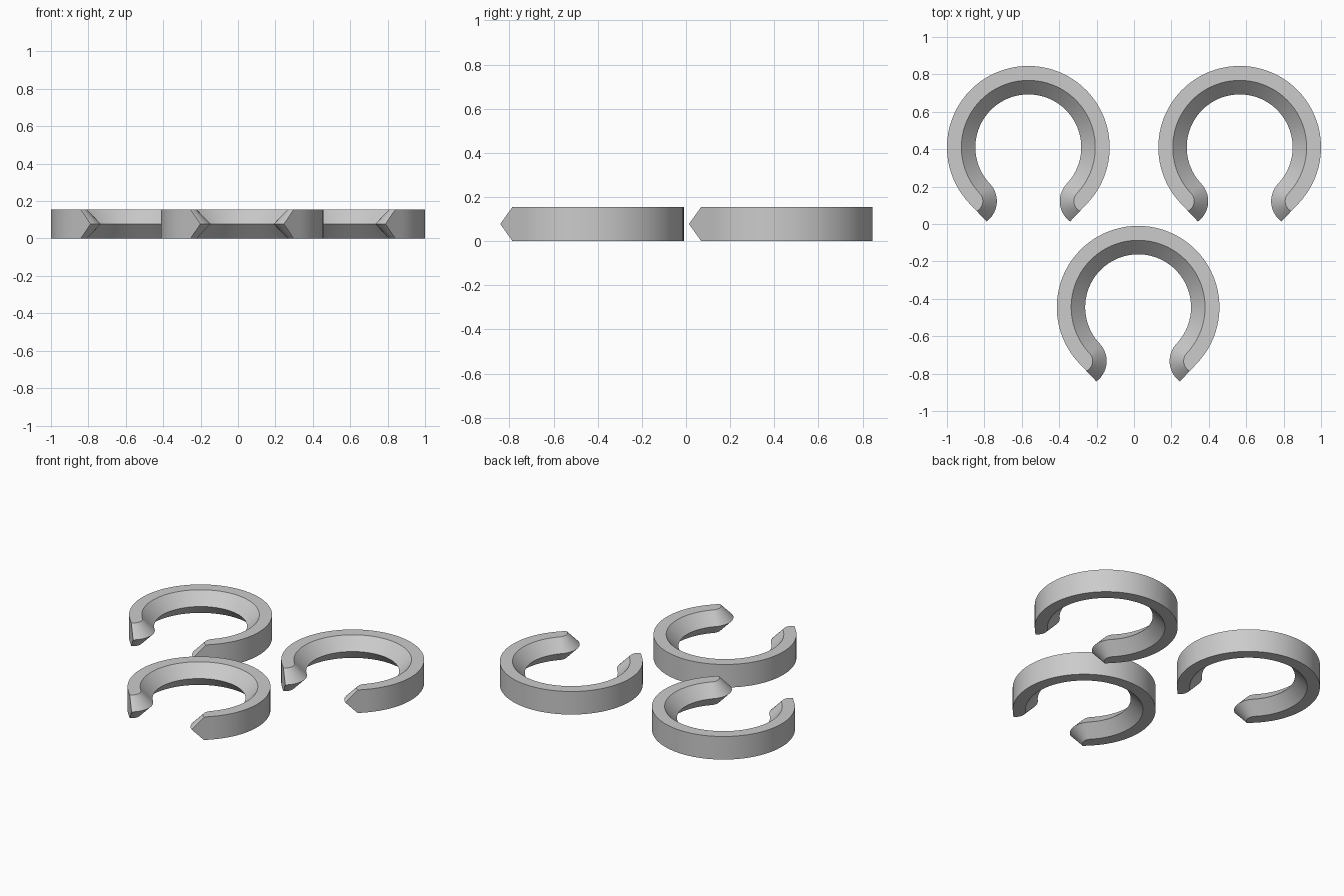
import bpy
import bmesh
from math import acos, cos, radians, sin
from mathutils import Vector

cube = bpy.data.objects.get("Cube")
if cube:
    bpy.data.objects.remove(cube, do_unlink=True)

HEIGHT = 0.155
OUTER = 0.435          # outer wall radius
EDGE, RIDGE = 0.358, 0.283   # inner radius at the flat faces and at the middle ridge
LIP = 0.418            # distance from the ring centre to the lip centre
END = radians(223.5)   # where the ring turns into the lip
RING_STEPS, LIP_STEPS = 32, 14

grey = bpy.data.materials.new("plain grey")
grey.use_nodes = True
colour = (0.6, 0.6, 0.6, 1)
grey.diffuse_color = colour
grey.node_tree.nodes["Principled BSDF"].inputs["Base Color"].default_value = colour

out_dir = Vector((cos(END), sin(END)))
along = Vector((-sin(END), cos(END)))


def ring_arc(radius):
    """Left half of the ring, from the back to the start of the lip."""
    angles = [radians(90) + (END - radians(90)) * i / RING_STEPS for i in range(RING_STEPS + 1)]
    return [Vector((cos(a), sin(a))) * radius for a in angles]


def inner_path(radius):
    """Ring arc followed by the outward-curling lip."""
    lip_radius = LIP - radius
    sweep = acos((LIP - OUTER) / lip_radius)
    points = ring_arc(radius)
    for i in range(1, LIP_STEPS + 1):
        a = sweep * i / LIP_STEPS
        points.append(out_dir * (LIP - lip_radius * cos(a)) + along * lip_radius * sin(a))
    return points


def outer_path(tip):
    """Outer arc followed by a straight run to the tip."""
    points = ring_arc(OUTER)
    start = points[-1]
    return points + [start.lerp(tip, i / LIP_STEPS) for i in range(1, LIP_STEPS + 1)]


def make_clip(name, x, y):
    edge, ridge = inner_path(EDGE), inner_path(RIDGE)
    wall_edge, wall_mid = outer_path(edge[-1]), outer_path(ridge[-1])
    rails = [(wall_edge, 0), (wall_mid, HEIGHT / 2), (wall_edge, HEIGHT),
             (edge, HEIGHT), (ridge, HEIGHT / 2), (edge, 0)]
    bm = bmesh.new()

    # Cross-sections run from the left tip round the back to the right tip
    count = len(edge)
    stations = [(i, 1) for i in reversed(range(count))] + [(i, -1) for i in range(1, count)]
    sections = [[bm.verts.new((path[i].x * side, path[i].y, z)) for path, z in rails]
                for i, side in stations]
    for a, b in zip(sections, sections[1:]):
        for k in range(len(rails)):
            n = (k + 1) % len(rails)
            bm.faces.new((a[k], a[n], b[n], b[k]))

    # Close the pointed tips
    bmesh.ops.remove_doubles(bm, verts=bm.verts[:], dist=0.0001)
    bmesh.ops.recalc_face_normals(bm, faces=bm.faces[:])
    mesh = bpy.data.meshes.new(name)
    bm.to_mesh(mesh)
    bm.free()
    mesh.materials.append(grey)
    clip = bpy.data.objects.new(name, mesh)
    clip.location = (x, y, 0)
    bpy.context.collection.objects.link(clip)
    bpy.ops.object.select_all(action="DESELECT")
    clip.select_set(True)
    bpy.context.view_layer.objects.active = clip
    bpy.ops.object.shade_smooth_by_angle(angle=radians(30))


# Two clips at the back, one in front
make_clip("back_right_clip", -0.565, 0.41)
make_clip("back_left_clip", 0.565, 0.41)
make_clip("front_clip", 0.022, -0.445)
